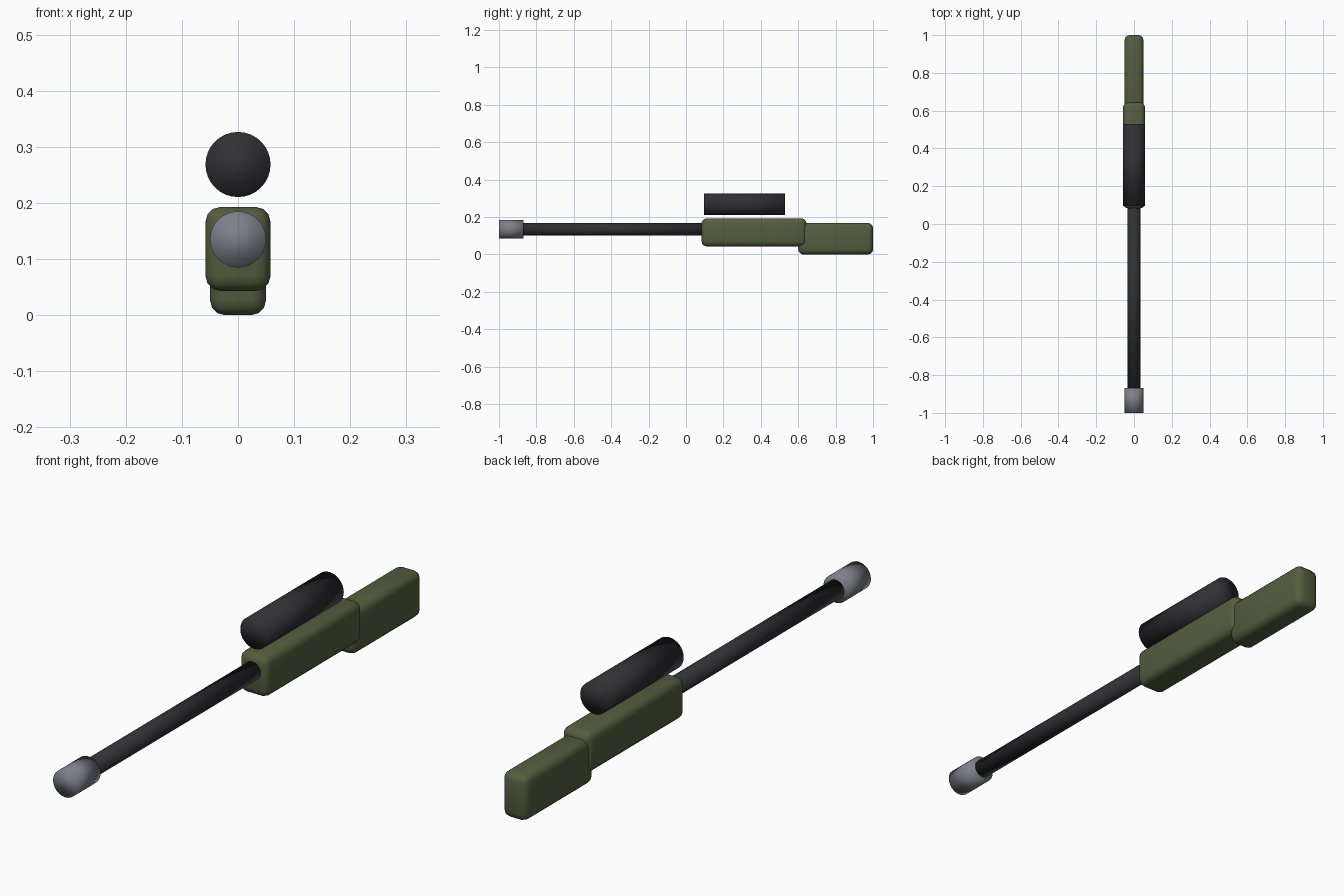
import bpy
import math

if "Cube" in bpy.data.objects:
    bpy.data.objects.remove(bpy.data.objects["Cube"])


def material(name, rgb):
    m = bpy.data.materials.new(name)
    m.diffuse_color = (*rgb, 1)
    m.use_nodes = True
    m.node_tree.nodes["Principled BSDF"].inputs["Base Color"].default_value = m.diffuse_color
    return m


green = material("olive_green", (0.09, 0.11, 0.048))
black = material("dark_metal", (0.03, 0.03, 0.035))
steel = material("steel", (0.2, 0.215, 0.25))


def finish(obj, name, mat):
    obj.name = name
    obj.data.materials.append(mat)
    bpy.ops.object.transform_apply(location=False, rotation=True, scale=True)
    bpy.ops.object.shade_smooth()


def rounded_box(name, half_width, y0, y1, z0, z1, bevel, mat):
    bpy.ops.mesh.primitive_cube_add(size=1, location=(0, (y0 + y1) / 2, (z0 + z1) / 2))
    obj = bpy.context.object
    obj.scale = (2 * half_width, y1 - y0, z1 - z0)
    finish(obj, name, mat)
    mod = obj.modifiers.new("rounded_edges", 'BEVEL')
    mod.width = bevel
    mod.segments = 3


def tube(name, radius, y0, y1, z, mat):
    bpy.ops.mesh.primitive_cylinder_add(vertices=32, radius=radius, depth=y1 - y0,
                                        location=(0, (y0 + y1) / 2, z),
                                        rotation=(math.pi / 2, 0, 0))
    finish(bpy.context.object, name, mat)


# body: receiver and shoulder stock
rounded_box("receiver", 0.058, 0.083, 0.644, 0.043, 0.193, 0.027, green)
rounded_box("stock", 0.05, 0.60, 1.0, 0.0, 0.168, 0.027, green)

# barrel with muzzle, and the scope floating above the receiver
tube("barrel", 0.0335, -0.88, 0.12, 0.135, black)
tube("muzzle", 0.05, -1.0, -0.868, 0.135, steel)
tube("scope", 0.058, 0.096, 0.53, 0.2685, black)
